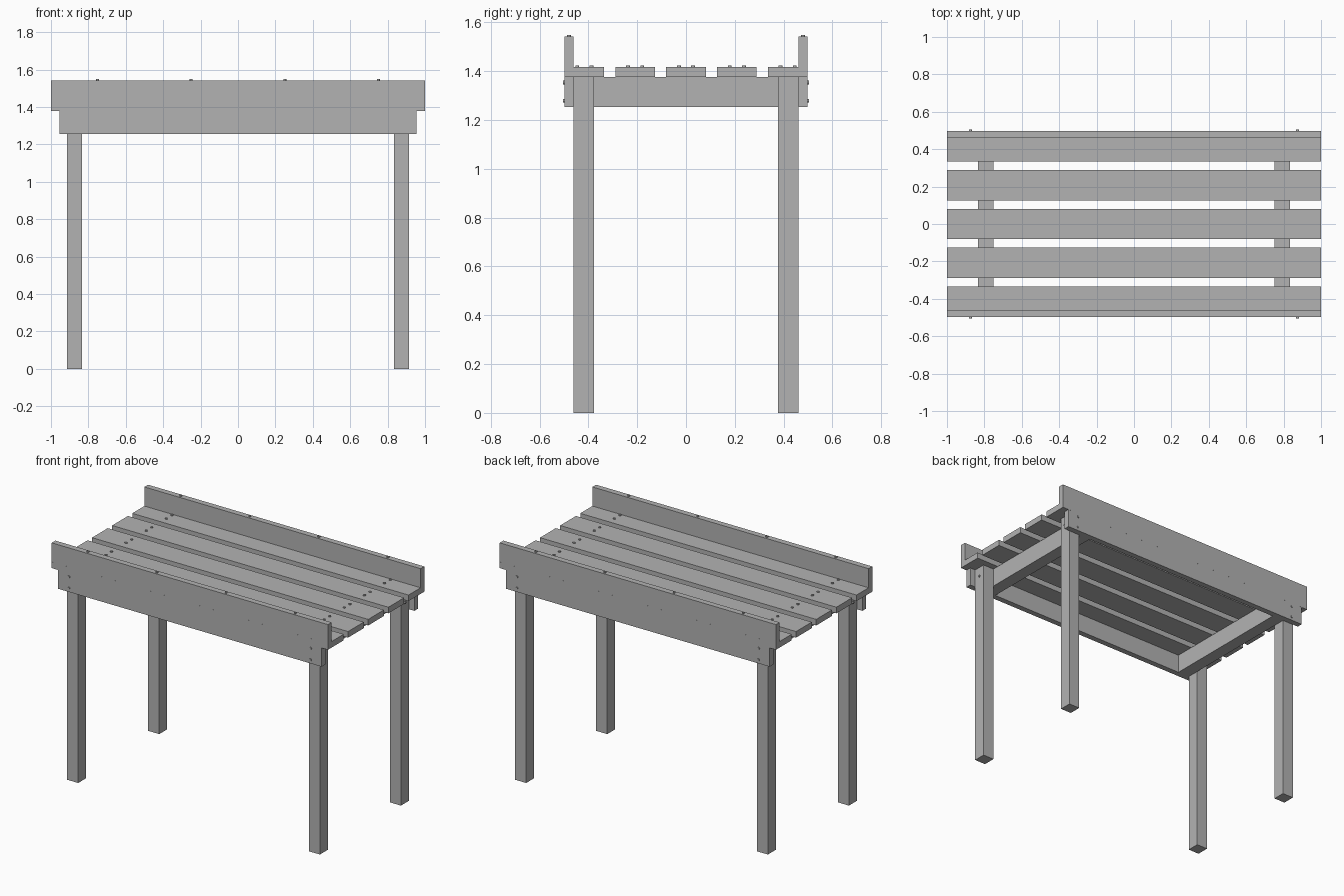
import bpy
from mathutils import Vector

cube = bpy.data.objects.get("Cube")
if cube:
    bpy.data.objects.remove(cube, do_unlink=True)

GREY = (0.45, 0.45, 0.45, 1)
wood = bpy.data.materials.new("plain_grey")
wood.use_nodes = True
wood.diffuse_color = GREY
wood.node_tree.nodes["Principled BSDF"].inputs["Base Color"].default_value = GREY

# Shared heights and widths
RAIL_Z, SLAT_Z, SLAT_TOP, TOP = 1.254, 1.377, 1.417, 1.542
EDGE, INNER = 0.498, 0.46          # outer and inner faces of the long boards
LEG_IN, LEG_OUT = 0.835, 0.915


def box(name, low, high):
    """Board spanning two opposite corners."""
    low, high = Vector(low), Vector(high)
    bpy.ops.mesh.primitive_cube_add(size=1, location=(low + high) / 2)
    ob = bpy.context.object
    ob.name = name
    ob.scale = [abs(d) for d in high - low]
    bpy.ops.object.transform_apply(location=False, rotation=False, scale=True)
    ob.data.materials.append(wood)


def screw(name, point, normal):
    """Low round head standing proud of a surface."""
    normal = Vector(normal)
    bpy.ops.mesh.primitive_cylinder_add(
        vertices=12, radius=0.008, depth=0.012, location=point,
        rotation=normal.to_track_quat('Z', 'Y').to_euler())
    ob = bpy.context.object
    ob.name = name
    ob.data.materials.append(wood)


# Tabletop slats
for i in range(5):
    y = (i - 2) * 0.2083
    box("slat", (-1, y - 0.0815, SLAT_Z), (1, y + 0.0815, SLAT_TOP))
    for x in (-0.79, 0.79):
        for dy in (-0.029, 0.029):
            screw("slat_screw", (x, y + dy, SLAT_TOP), (0, 0, 1))

# Long boards on the front and back
for s, side in ((-1, "front"), (1, "back")):
    box(side + "_apron", (-0.955, s * INNER, RAIL_Z), (0.955, s * EDGE, SLAT_Z))
    box(side + "_lip", (-1, s * INNER, SLAT_TOP), (1, s * EDGE, TOP))
    for x in (-0.75, -0.25, 0.25, 0.75):
        screw("lip_screw", (x, s * 0.48, TOP), (0, 0, 1))
    for x in (-0.875, 0.875):
        for z in (1.279, 1.353):
            screw("apron_screw", (x, s * EDGE, z), (0, s, 0))

# Cross rails and legs
for sx, end in ((-1, "right"), (1, "left")):
    box(end + "_cross_rail", (sx * 0.75, -INNER, RAIL_Z), (sx * LEG_IN, INNER, SLAT_Z))
    for sy, side in ((-1, "front"), (1, "back")):
        box(f"{side}_{end}_leg", (sx * LEG_IN, sy * 0.378, 0),
            (sx * LEG_OUT, sy * INNER, SLAT_Z))
        screw("leg_screw", (sx * LEG_OUT, sy * 0.418, 1.314), (sx, 0, 0))
